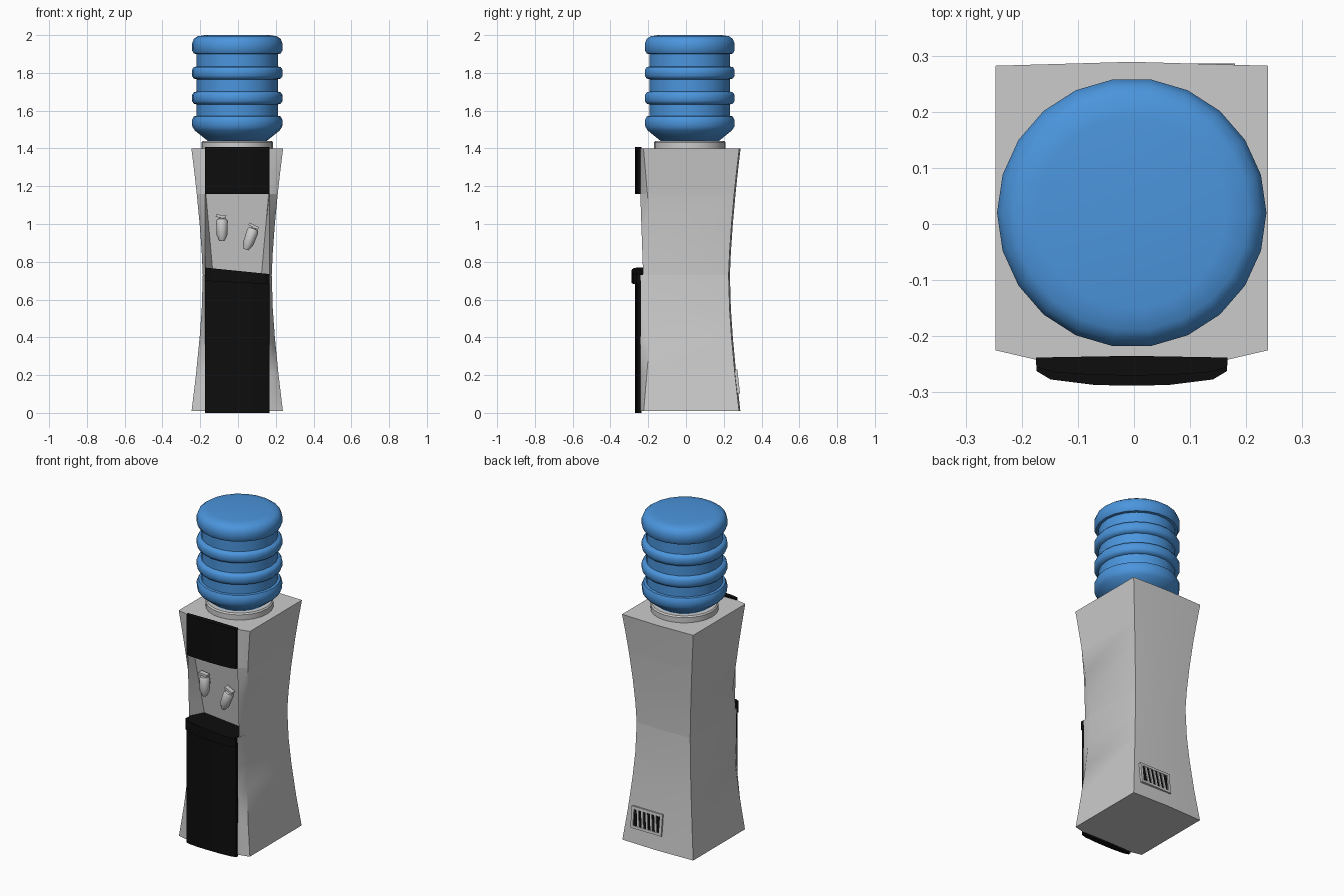
import bpy, bmesh, math
from mathutils import Matrix, Vector

cube = bpy.data.objects.get("Cube")
if cube:
    bpy.data.objects.remove(cube, do_unlink=True)


def material(name, rgb):
    m = bpy.data.materials.new(name)
    m.use_nodes = True
    m.diffuse_color = (*rgb, 1)
    bsdf = m.node_tree.nodes["Principled BSDF"]
    bsdf.inputs["Base Color"].default_value = (*rgb, 1)
    bsdf.inputs["Roughness"].default_value = 0.6
    return m


GREY = material("light grey plastic", (0.6, 0.6, 0.6))
BLACK = material("black plastic", (0.004, 0.004, 0.004))
BLUE = material("blue bottle", (0.07, 0.3, 0.72))
CX = -0.004


def finish(name, bm, mat, angle=None):
    bmesh.ops.recalc_face_normals(bm, faces=bm.faces)
    mesh = bpy.data.meshes.new(name)
    bm.to_mesh(mesh)
    bm.free()
    mesh.materials.append(mat)
    ob = bpy.data.objects.new(name, mesh)
    bpy.context.collection.objects.link(ob)
    if angle:
        bpy.ops.object.select_all(action="DESELECT")
        ob.select_set(True)
        bpy.context.view_layer.objects.active = ob
        bpy.ops.object.shade_smooth_by_angle(angle=math.radians(angle))
    return ob


def loft(bm, rings):
    """Skin a stack of equal rings and cap both ends."""
    rows = [[bm.verts.new(p) for p in ring] for ring in rings]
    n = len(rows[0])
    for a, b in zip(rows, rows[1:]):
        for i in range(n):
            j = (i + 1) % n
            bm.faces.new((a[i], a[j], b[j], b[i]))
    bm.faces.new(rows[0][::-1])
    bm.faces.new(rows[-1])


def mirrored(half, z, slope=0):
    """Closed ring from a right-hand outline running front to back."""
    left = [(-x, y) for x, y in reversed(half) if x > 0]
    return [(x + CX, y, z - slope * x) for x, y in half + left]


def lathe_rings(profile, segments):
    return [[(r * math.cos(t), r * math.sin(t), z)
             for t in (math.tau * i / segments for i in range(segments))]
            for r, z in profile]


def add_box(bm, size, matrix):
    bmesh.ops.create_cube(bm, size=1, matrix=matrix @ Matrix.Diagonal((*size, 1)))


# Body: waisted cabinet with a sloping recess in the front
def body_ring(z, recess=False):
    s = abs(z - 0.7) / 0.7
    width = 0.182 + 0.061 * s ** 1.5
    back = 0.225 + 0.057 * s ** 1.5
    corner = -0.165 - 0.06 * s
    if recess:
        t = (1.16 - z) / 0.43
        inner_x, inner_y = 0.166 - 0.038 * t, -0.19 + 0.06 * t
        middle, lip = inner_y, -0.242 + 0.015 * t
    else:
        inner_x, inner_y, middle, lip = 0.12, -0.247, -0.25, -0.242
    half = [(0, middle), (inner_x, inner_y), (0.17, lip), (width, corner),
            (width, back), (0, back + 0.007)]
    return mirrored(half, z)


bm = bmesh.new()
levels = [(0.01, False), (0.2, False), (0.4, False), (0.55, False), (0.73, False),
          (0.73, True), (0.85, True), (1.0, True), (1.16, True),
          (1.16, False), (1.28, False), (1.4, False)]
loft(bm, [body_ring(z, r) for z, r in levels])
finish("cabinet_body", bm, GREY, 30)

# Black front panels with gently bowed faces
panel = [(0, -0.27), (0.07, -0.269), (0.14, -0.264), (0.17, -0.255), (0.171, -0.238), (0, -0.235)]
for name, low, high in (("lower_front_panel", 0.0, 0.7), ("upper_front_panel", 1.16, 1.408)):
    bm = bmesh.new()
    loft(bm, [mirrored(panel, low), mirrored(panel, high)])
    finish(name, bm, BLACK, 20)

# Drip tray, slightly tilted, forming the recess floor
tray = [(0, -0.288), (0.065, -0.287), (0.145, -0.277), (0.17, -0.262), (0.168, -0.24),
        (0.165, -0.12), (0, -0.12)]
bm = bmesh.new()
loft(bm, [mirrored(tray, 0.69, 0.05), mirrored(tray, 0.752, 0.1)])
finish("drip_tray", bm, BLACK)

# Collar and ribbed bottle
centre = Matrix.Translation((CX, 0.02, 0))
bm = bmesh.new()
loft(bm, lathe_rings([(0.19, 1.395), (0.19, 1.432), (0.183, 1.44)], 24))
bm.transform(centre)
finish("bottle_collar", bm, GREY, 35)

bottle = [(0.15, 1.435), (0.225, 1.495), (0.238, 1.515), (0.24, 1.55), (0.23, 1.57), (0.215, 1.572)]
for rib in (1.667, 1.8):
    bottle += [(0.215, rib - 0.034), (0.231, rib - 0.03), (0.24, rib - 0.015),
               (0.24, rib + 0.015), (0.231, rib + 0.03), (0.215, rib + 0.034)]
bottle += [(0.215, 1.9), (0.23, 1.902), (0.24, 1.92), (0.24, 1.955),
           (0.23, 1.98), (0.21, 1.994), (0.17, 2.0)]
bm = bmesh.new()
loft(bm, lathe_rings(bottle, 22))
bm.transform(centre)
finish("water_bottle", bm, BLUE, 50)

# Taps: tapered spout, neck, lever and a stub into the recess
spout = [(0.014, -0.075), (0.028, -0.045), (0.031, 0.03), (0.024, 0.042),
         (0.012, 0.045), (0.012, 0.06)]
for name, x, z, lean in (("right_tap", -0.085, 0.985, 0), ("left_tap", 0.068, 0.935, 20)):
    bm = bmesh.new()
    loft(bm, lathe_rings(spout, 10))
    add_box(bm, (0.055, 0.03, 0.014),
            Matrix.Translation((-0.005, 0, 0.056)) @ Matrix.Rotation(0.12, 4, "Y"))
    add_box(bm, (0.024, 0.07, 0.024), Matrix.Translation((0, 0.035, 0)))
    bm.transform(Matrix.Translation((x, -0.203, z)) @ Matrix.Rotation(math.radians(lean), 4, "Y"))
    finish(name, bm, GREY, 35)

# Rear vent: frame, dark backing and slanted slats
vent = Matrix.Translation((0.075, 0.268, 0.165)) @ Matrix.Rotation(0.11, 4, "X")
bm = bmesh.new()
for side in (-1, 1):
    add_box(bm, (0.21, 0.022, 0.016), vent @ Matrix.Translation((0, 0, side * 0.057)))
    add_box(bm, (0.016, 0.022, 0.13), vent @ Matrix.Translation((side * 0.097, 0, 0)))
for i in range(5):
    add_box(bm, (0.012, 0.012, 0.1), vent @ Matrix.Translation((-0.06 + 0.03 * i, 0.003, 0))
            @ Matrix.Rotation(0.12, 4, "Y"))
finish("vent_grille", bm, GREY)

bm = bmesh.new()
add_box(bm, (0.19, 0.009, 0.11), vent)
finish("vent_backing", bm, BLACK)
